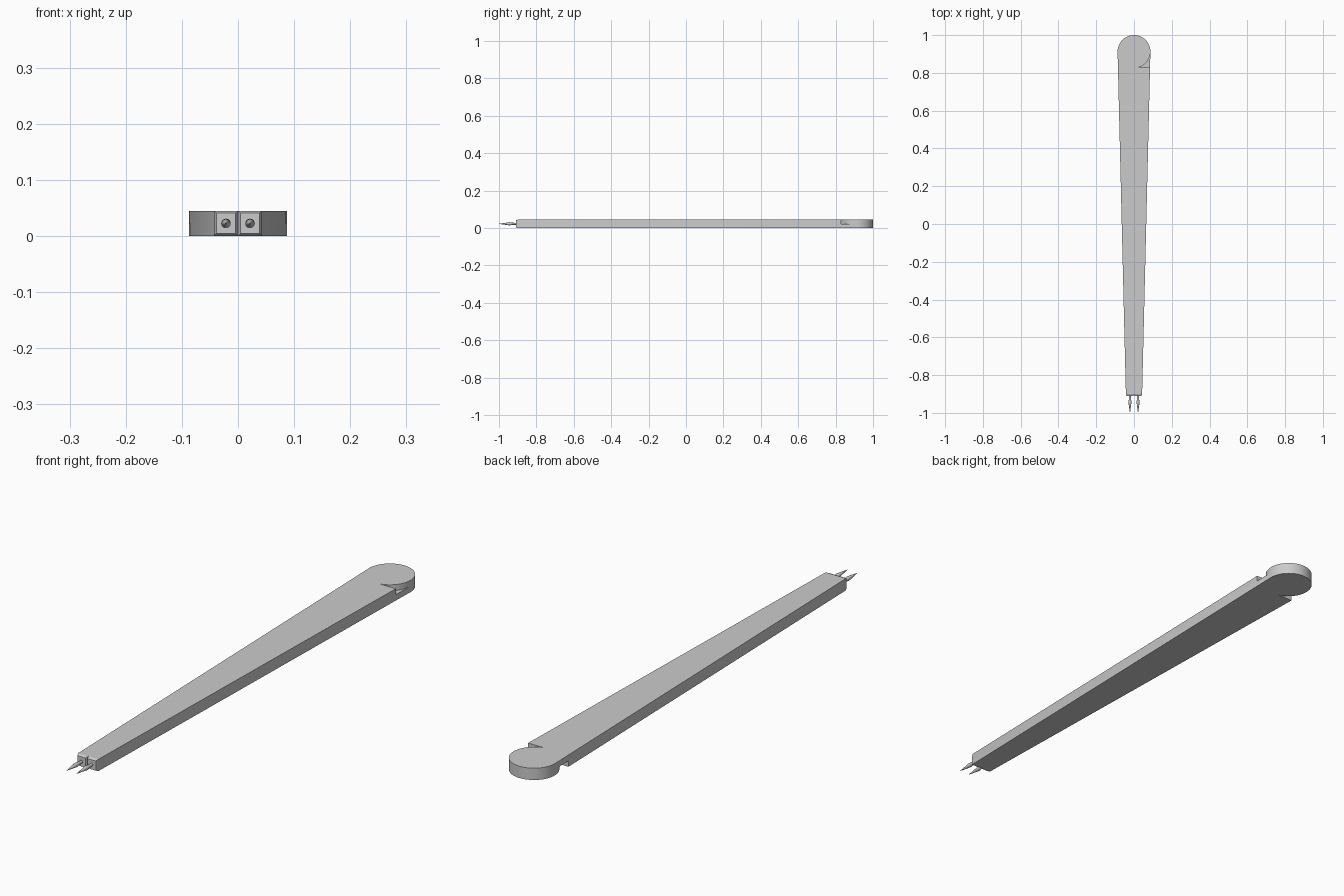
import bpy, bmesh
from math import pi, cos, sin

if "Cube" in bpy.data.objects:
    bpy.data.objects.remove(bpy.data.objects["Cube"])

H = 0.045          # thickness
R = 0.087          # hinge disc radius
CY = 1 - R         # hinge centre
END_Y, END_W = -0.90, 0.043


def make_object(name, bm):
    bmesh.ops.recalc_face_normals(bm, faces=bm.faces)
    me = bpy.data.meshes.new(name)
    bm.to_mesh(me)
    bm.free()
    ob = bpy.data.objects.new(name, me)
    bpy.context.collection.objects.link(ob)
    return ob


def activate(ob):
    bpy.ops.object.select_all(action='DESELECT')
    ob.select_set(True)
    bpy.context.view_layer.objects.active = ob


def make_leg(name, turn):
    # tapered half body that flows into the hinge disc
    n = 60
    pts = [(0, END_Y), (-END_W, END_Y)]
    pts += [(R * cos(pi - 1.5 * pi * i / n), CY + R * sin(pi - 1.5 * pi * i / n))
            for i in range(n + 1)]
    bm = bmesh.new()
    face = bm.faces.new([bm.verts.new((x, y, -H / 2)) for x, y in pts])
    ext = bmesh.ops.extrude_face_region(bm, geom=[face])
    bmesh.ops.translate(bm, vec=(0, 0, H),
                        verts=[v for v in ext['geom'] if isinstance(v, bmesh.types.BMVert)])
    bmesh.ops.recalc_face_normals(bm, faces=bm.faces)
    # chamfered front end
    end = [f for f in bm.faces if f.normal.y < -0.9 and f.calc_center_median().y < -0.8]
    bmesh.ops.inset_individual(bm, faces=end, thickness=0.006, depth=0.01)
    leg = make_object(name, bm)

    # lap joint: remove the lower half of the hinge
    bm = bmesh.new()
    bmesh.ops.create_cube(bm, size=1)
    bmesh.ops.scale(bm, vec=(0.6, 0.4, 0.2), verts=bm.verts)
    bmesh.ops.translate(bm, vec=(0, CY - R + 0.002 + 0.2, -0.1), verts=bm.verts)
    cutter = make_object("lap_cutter", bm)
    cutter.hide_render = True
    mod = leg.modifiers.new("lap", 'BOOLEAN')
    mod.operation = 'DIFFERENCE'
    mod.solver = 'EXACT'
    mod.object = cutter
    activate(leg)
    bpy.ops.object.modifier_apply(modifier="lap")
    bpy.data.objects.remove(cutter)
    bpy.ops.object.shade_smooth_by_angle(angle=0.4)
    leg.location.z = H / 2
    leg.rotation_euler.y = turn
    return leg


def make_point(name, x):
    # turned needle: slim shank, shoulder, long tip
    prof = [(0.005, -0.90), (0.006, -0.93), (0.0085, -0.942), (0.0005, -1.0)]
    n = 20
    bm = bmesh.new()
    rings = [[bm.verts.new((x + r * cos(2 * pi * i / n), y, H / 2 + r * sin(2 * pi * i / n)))
              for i in range(n)] for r, y in prof]
    for a, b in zip(rings, rings[1:]):
        for i in range(n):
            bm.faces.new((a[i], a[(i + 1) % n], b[(i + 1) % n], b[i]))
    bm.faces.new(rings[0])
    bm.faces.new(rings[-1])
    ob = make_object(name, bm)
    activate(ob)
    bpy.ops.object.shade_smooth_by_angle(angle=0.5)


# the right leg is the left leg turned half way round its long axis
for side, sx, turn in (("left", -1, 0), ("right", 1, pi)):
    make_leg(side + "_leg", turn)
    make_point(side + "_point", sx * END_W / 2)
